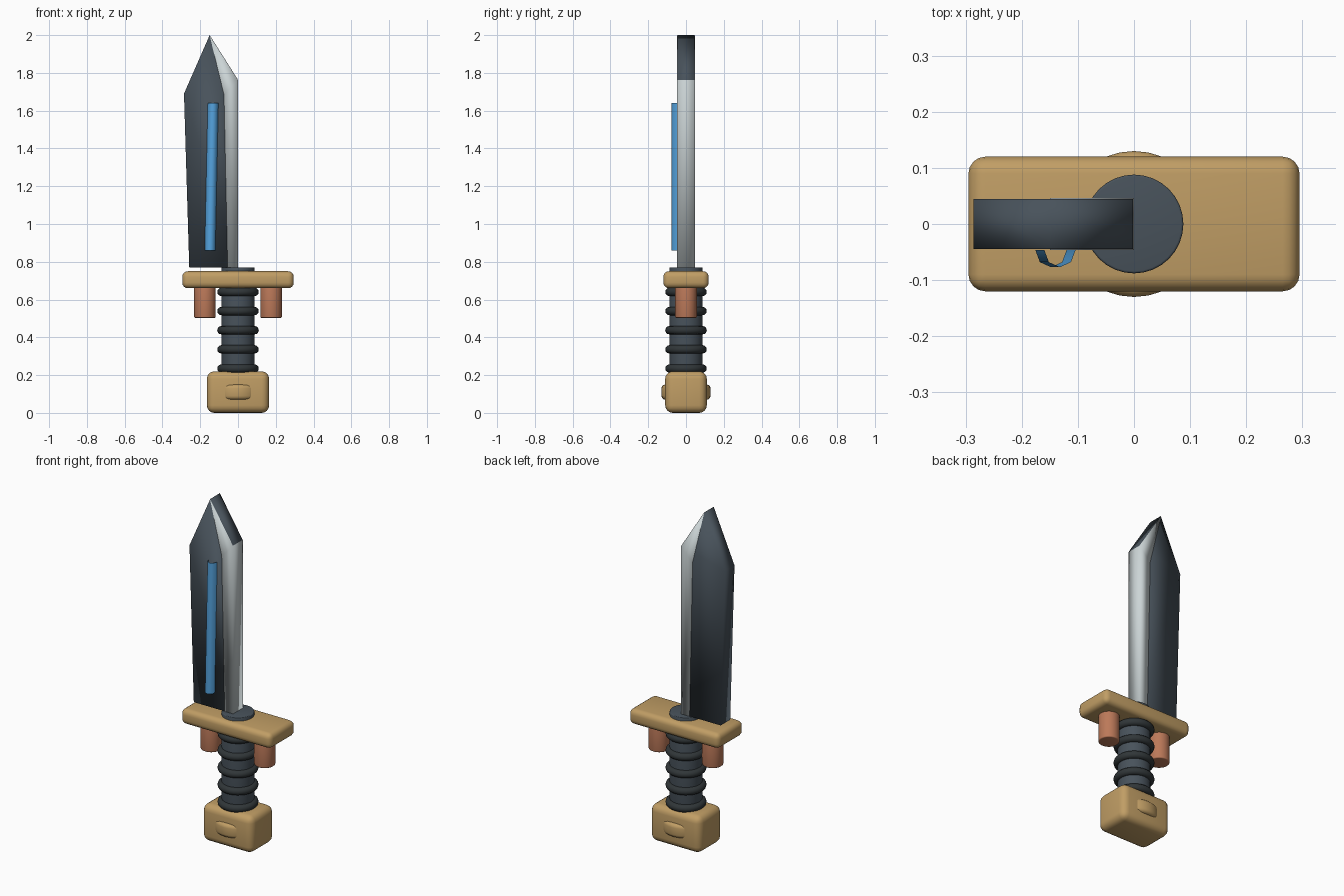
import bpy, bmesh, math
from mathutils import Matrix

if "Cube" in bpy.data.objects:
    bpy.data.objects.remove(bpy.data.objects["Cube"])


def material(name, rgb):
    m = bpy.data.materials.new(name)
    m.diffuse_color = (*rgb, 1)
    m.use_nodes = True
    m.node_tree.nodes["Principled BSDF"].inputs["Base Color"].default_value = m.diffuse_color
    return m


WOOD = material("tan", (0.53, 0.34, 0.13))
DARK = material("slate", (0.065, 0.085, 0.105))
RUBBER = material("charcoal", (0.03, 0.037, 0.04))
COPPER = material("copper", (0.50, 0.19, 0.10))
STEEL = material("steel", (0.60, 0.66, 0.67))
BLUE = material("blue", (0.09, 0.37, 0.74))


def finish(bm, name, mat, angle=None):
    mesh = bpy.data.meshes.new(name)
    bm.to_mesh(mesh)
    bm.free()
    obj = bpy.data.objects.new(name, mesh)
    bpy.context.collection.objects.link(obj)
    mesh.materials.append(mat)
    style(obj, angle)
    return obj


def style(obj, angle):
    bpy.ops.object.select_all(action='DESELECT')
    obj.select_set(True)
    bpy.context.view_layer.objects.active = obj
    if angle is None:
        bpy.ops.object.shade_smooth()
    else:
        bpy.ops.object.shade_smooth_by_angle(angle=math.radians(angle))


def bevel_sharp(bm, width, segments):
    edges = [e for e in bm.edges if e.calc_face_angle(0) > math.radians(40)]
    bmesh.ops.bevel(bm, geom=edges, offset=width, segments=segments,
                    profile=0.5, affect='EDGES')


def rounded_box(name, size, z, width, mat):
    bm = bmesh.new()
    bmesh.ops.create_cube(bm, size=1, matrix=Matrix.Translation((0, 0, z)) @ Matrix.Diagonal((*size, 1)))
    bevel_sharp(bm, width, 4)
    return finish(bm, name, mat, 40)


def cylinder(name, x, r, z0, z1, width, mat, sides=32):
    bm = bmesh.new()
    bmesh.ops.create_cone(bm, cap_ends=True, segments=sides, radius1=r, radius2=r,
                          depth=z1 - z0, matrix=Matrix.Translation((x, 0, (z0 + z1) / 2)))
    if width:
        bevel_sharp(bm, width, 3)
    return finish(bm, name, mat, 40)


def slab(name, outline, half, mat):
    # Extrude an x-z outline symmetrically through y
    bm = bmesh.new()
    face = bm.faces.new([bm.verts.new((x, -half, z)) for x, z in outline])
    ext = bmesh.ops.extrude_face_region(bm, geom=[face])
    for v in ext["geom"]:
        if isinstance(v, bmesh.types.BMVert):
            v.co.y = half
    bmesh.ops.recalc_face_normals(bm, faces=bm.faces)
    return finish(bm, name, mat)


# Pommel with a round disc bulging through its front and back
rounded_box("pommel", (0.33, 0.22, 0.22), 0.11, 0.04, WOOD)
cylinder("pommel_disc", 0, 0.13, 0.07, 0.15, 0.02, WOOD)

# Grip and its rings
cylinder("grip", 0, 0.088, 0.2, 0.77, 0.004, DARK)
for i in range(5):
    bpy.ops.mesh.primitive_torus_add(major_radius=0.088, minor_radius=0.022,
                                     major_segments=32, minor_segments=12,
                                     location=(0, 0, 0.235 + 0.1013 * i))
    ring = bpy.context.object
    ring.name = f"grip_ring_{i + 1}"
    ring.data.materials.append(RUBBER)
    style(ring, None)

# Cross guard and hanging pegs
rounded_box("guard", (0.59, 0.24, 0.09), 0.705, 0.03, WOOD)
for side, x in (("left", -0.175), ("right", 0.175)):
    cylinder(f"guard_peg_{side}", x, 0.057, 0.503, 0.69, 0.006, COPPER)

# Blade body and the steel cutting edge laid over it
slab("blade", [(-0.258, 0.77), (-0.002, 0.77), (-0.002, 1.766),
               (-0.15, 2.0), (-0.286, 1.69)], 0.0445, DARK)
slab("blade_edge", [(-0.055, 0.77), (0, 0.77), (0, 1.76),
                    (-0.15, 1.997), (-0.074, 1.685)], 0.0465, STEEL)

# Slightly leaning open half tube on the blade front
bm = bmesh.new()
rows = []
for cx, z in ((-0.148, 0.86), (-0.132, 1.64)):
    rows.append([bm.verts.new((cx - 0.028 * math.cos(a), -0.046 - 0.031 * math.sin(a), z))
                 for a in (math.pi * k / 4 for k in range(5))])
for k in range(4):
    bm.faces.new((rows[0][k], rows[0][k + 1], rows[1][k + 1], rows[1][k]))
finish(bm, "blade_strip", BLUE)
